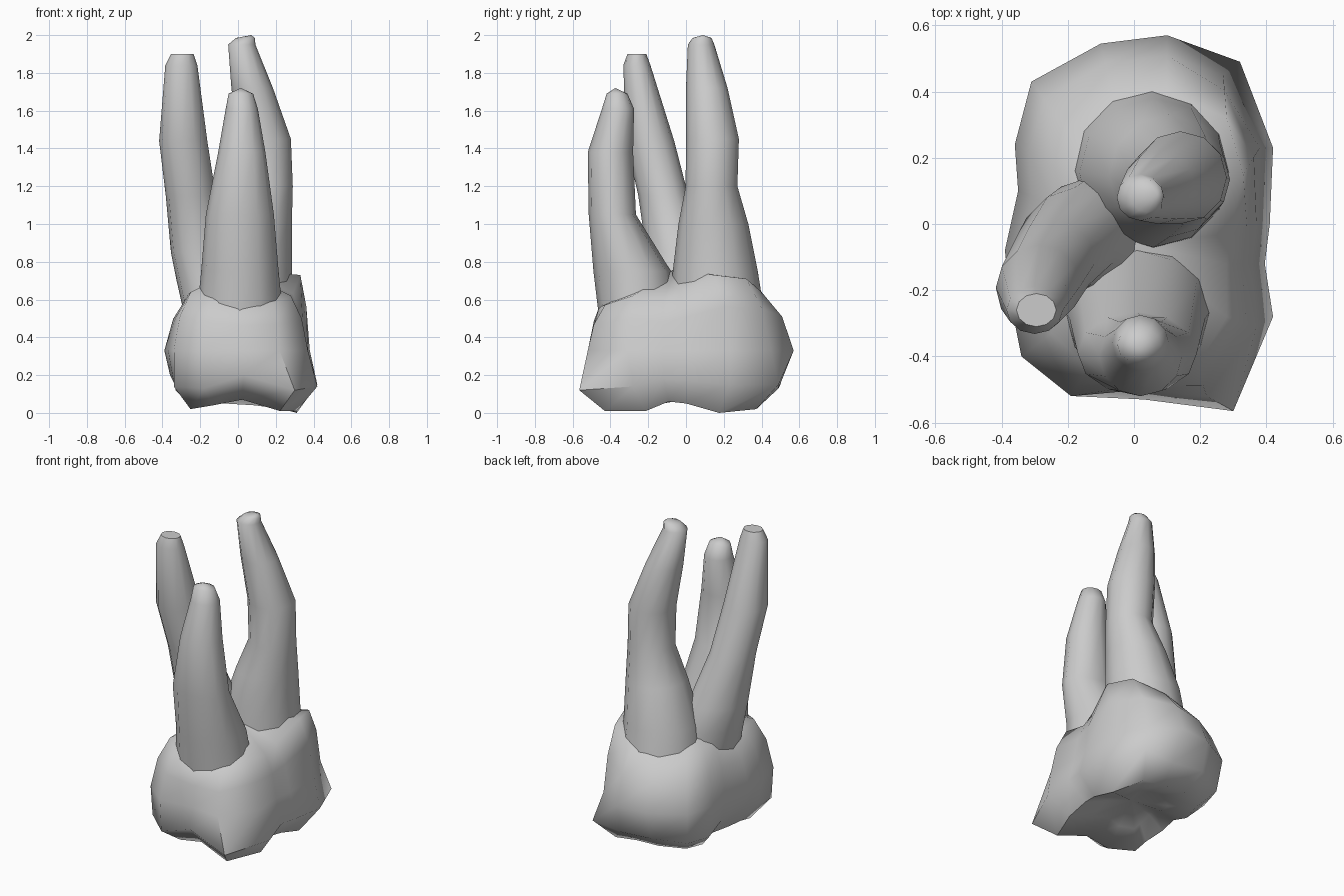
import bpy, bmesh
from math import sin, cos, pi, radians


def loft(name, rings, start_tip, end_tip, angle=50):
    """Skin a stack of equal-length rings and close both ends with a fan."""
    bm = bmesh.new()
    vs = [[bm.verts.new(p) for p in r] for r in rings]
    n = len(rings[0])
    for a, b in zip(vs, vs[1:]):
        for i in range(n):
            j = (i + 1) % n
            bm.faces.new((a[i], a[j], b[j], b[i]))
    s, e = bm.verts.new(start_tip), bm.verts.new(end_tip)
    for i in range(n):
        j = (i + 1) % n
        bm.faces.new((s, vs[0][j], vs[0][i]))
        bm.faces.new((e, vs[-1][i], vs[-1][j]))
    bmesh.ops.recalc_face_normals(bm, faces=bm.faces)
    me = bpy.data.meshes.new(name)
    bm.to_mesh(me)
    bm.free()
    ob = bpy.data.objects.new(name, me)
    bpy.context.collection.objects.link(ob)
    bpy.ops.object.select_all(action='DESELECT')
    ob.select_set(True)
    bpy.context.view_layer.objects.active = ob
    bpy.ops.object.shade_smooth_by_angle(angle=radians(angle))
    return ob


def root(name, sections, tip, sides=12):
    """Sections are (z, centre x, centre y, radius x, radius y, turn in degrees)."""
    rings = []
    for z, cx, cy, rx, ry, turn in sections:
        t = radians(turn)
        ring = []
        for i in range(sides):
            a = 2 * pi * i / sides - t
            u, v = rx * cos(a), ry * sin(a)
            ring.append((cx + u * cos(t) - v * sin(t), cy + u * sin(t) + v * cos(t), z))
        rings.append(ring)
    z, cx, cy = sections[0][:3]
    return loft(name, rings, (cx, cy, z), tip, 60)


# Crown: biting-edge outline, belly and neck seen from above, and heights around them
edge_xy = [(.41, 0), (.42, .23), (.32, .49), (.12, .49), (-.10, .50), (-.29, .40),
           (-.33, .24), (-.32, .10), (-.36, -.08), (-.34, -.25), (-.34, -.38),
           (-.18, -.52), (.03, -.53), (.30, -.565), (.42, -.28), (.395, -.12)]
belly = [(.37, 0), (.38, .23), (.27, .45), (.10, .57), (-.10, .545), (-.31, .43),
         (-.36, .24), (-.35, .10), (-.39, -.08), (-.37, -.25), (-.34, -.40),
         (-.19, -.52), (.03, -.50), (.22, -.52), (.37, -.31), (.355, -.12)]
neck = [(.29, -.03), (.33, .15), (.28, .32), (.10, .40), (-.06, .38), (-.20, .28),
        (-.24, .17), (-.24, .05), (-.26, -.08), (-.26, -.20), (-.25, -.33),
        (-.14, -.43), (.02, -.46), (.19, -.43), (.28, -.28), (.28, -.12)]
neck_z = [.63, .73, .71, .64, .61, .62, .64, .63, .62, .63, .64, .60, .56, .57, .62, .59]
edge_z = [.17, .15, .15, .13, .15, .13, .12, .17, .20, .16, .14, .13, .20, .12, .14, .18]
cusp_z = [.05, .00, .02, .04, .05, .04, .03, .06, .06, .04, .02, .04, .07, .01, .01, .06]
inner_z = [.10, .06, .07, .09, .10, .07, .07, .10, .11, .08, .07, .09, .12, .09, .07, .10]

mid = [(x, y, .33) for x, y in belly]
shoulder = [(a[0] * .36 + b[0] * .64, a[1] * .36 + b[1] * .64, .33 + (z - .33) * .58)
            for a, b, z in zip(neck, belly, neck_z)]
edge = [(x, y, z) for (x, y), z in zip(edge_xy, edge_z)]
cusps = [(x * .74, y * .76, z) for (x, y), z in zip(edge_xy, cusp_z)]
inner = [(x * .40, y * .42, z) for (x, y), z in zip(edge_xy, inner_z)]
rim = [(x, y, z) for (x, y), z in zip(neck, neck_z)]
loft("crown", [inner, cusps, edge, mid, shoulder, rim], (.02, 0, .13), (.0, -.06, .76), 60)

# Front root, with a tip sloping down towards the back
root("front_root", [
    (.50, .01, -.25, .23, .21, 0),
    (.75, .01, -.285, .205, .205, 0),
    (1.05, .01, -.39, .18, .125, 0),
    (1.38, .02, -.40, .125, .12, 0),
    (1.61, .02, -.36, .085, .085, 0),
    (1.69, .015, -.365, .065, .055, 0)], (.015, -.375, 1.72))

# Left root, leaning outwards and forwards
root("left_root", [
    (.50, -.08, -.04, .22, .18, 45),
    (.70, -.14, -.04, .20, .17, 45),
    (.85, -.195, -.05, .175, .145, 45),
    (1.15, -.25, -.12, .135, .13, 45),
    (1.44, -.29, -.19, .13, .125, 45),
    (1.84, -.30, -.26, .085, .072, 0),
    (1.90, -.295, -.26, .06, .05, 0)], (-.295, -.26, 1.90))

# Back root, the tallest one
root("back_root", [
    (.50, .05, .17, .25, .25, 0),
    (.75, .06, .155, .225, .225, 0),
    (1.00, .105, .145, .18, .185, 0),
    (1.20, .15, .135, .14, .137, 0),
    (1.45, .14, .14, .14, .14, 0),
    (1.72, .075, .11, .11, .11, 0),
    (1.95, .02, .08, .072, .07, 0),
    (1.985, .04, .085, .05, .05, 0)], (.07, .09, 2.0))
